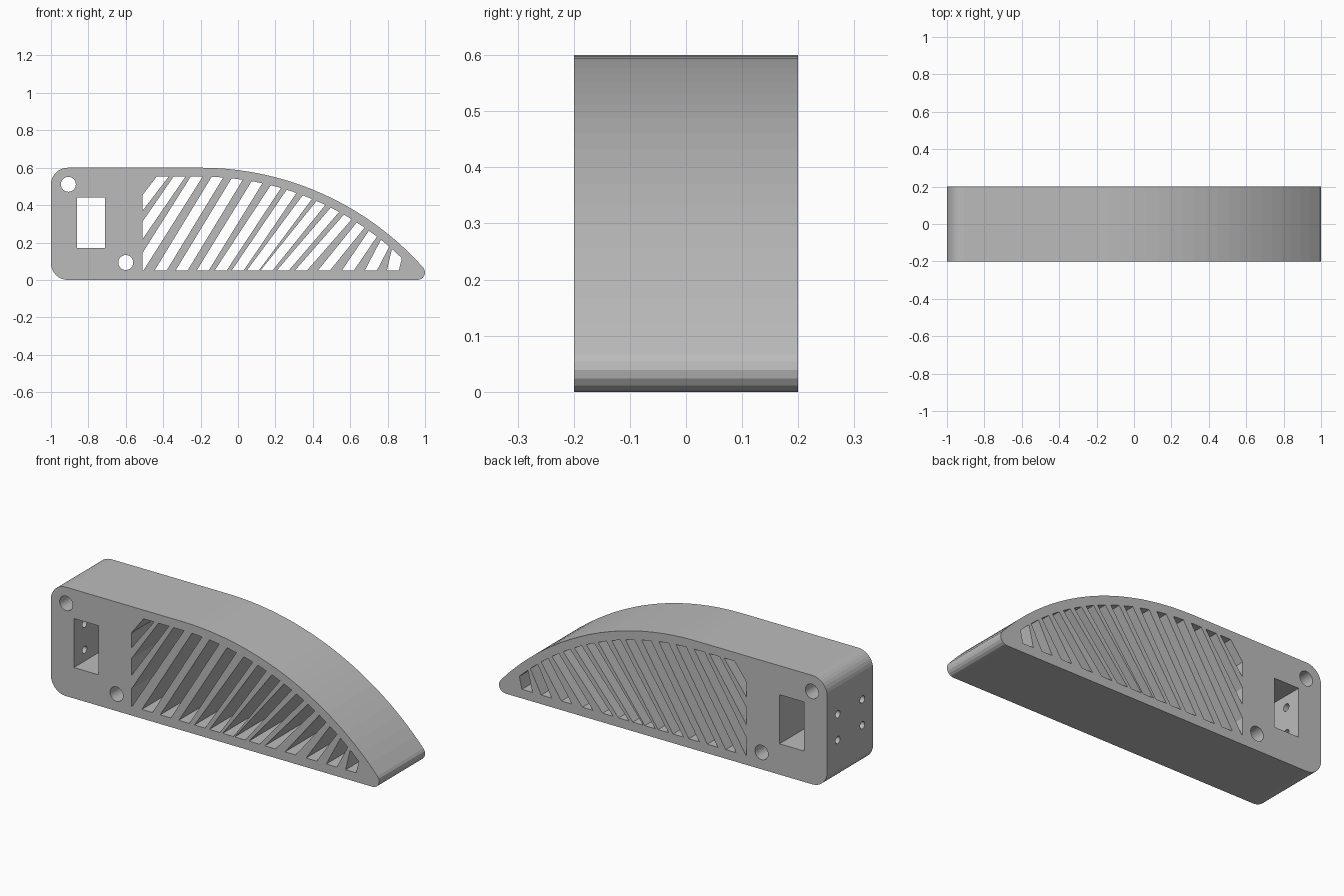
import bpy, bmesh, math
from mathutils import Vector, Matrix

cube = bpy.data.objects.get("Cube")
if cube:
    bpy.data.objects.remove(cube, do_unlink=True)

HALF = 0.2                                # half thickness of the block
ARC_X, ARC_Z, ARC_R = -0.2, -0.994, 1.594  # big curve of the back
RIM, FLOOR, WALL = 0.048, 0.05, -0.51     # borders of the grille
SLOT = 0.064


def arc(cx, cz, r, start, end, steps):
    angles = [math.radians(start + (end - start) * i / steps) for i in range(steps + 1)]
    return [(cx + r * math.cos(a), cz + r * math.sin(a)) for a in angles]


def add_face(bm, points, y):
    return bm.faces.new([bm.verts.new((x, y, z)) for x, z in points])


def thicken(bm, depth):
    """Extrude every flat face along y into a closed prism."""
    out = bmesh.ops.extrude_face_region(bm, geom=bm.faces[:], use_keep_orig=True)
    verts = [g for g in out["geom"] if isinstance(g, bmesh.types.BMVert)]
    bmesh.ops.translate(bm, verts=verts, vec=(0, depth, 0))
    bmesh.ops.recalc_face_normals(bm, faces=bm.faces[:])


def make_object(name, bm):
    mesh = bpy.data.meshes.new(name)
    bm.to_mesh(mesh)
    bm.free()
    obj = bpy.data.objects.new(name, mesh)
    bpy.context.collection.objects.link(obj)
    return obj


def cut(body, cutter):
    cutter.hide_render = True
    mod = body.modifiers.new(cutter.name, "BOOLEAN")
    mod.operation = "DIFFERENCE"
    mod.solver = "EXACT"
    mod.object = cutter
    bpy.context.view_layer.objects.active = body
    bpy.ops.object.modifier_apply(modifier=mod.name)
    bpy.data.objects.remove(cutter, do_unlink=True)


# Block: flat base, rounded butt, curved back and small round tip
outline = (arc(0.96, 0.04, 0.04, -90, 42, 6)
           + arc(ARC_X, ARC_Z, ARC_R, 42, 90, 20)[1:]
           + arc(-0.91, 0.51, 0.09, 90, 180, 8)
           + arc(-0.91, 0.09, 0.09, 180, 270, 8))
bm = bmesh.new()
add_face(bm, outline, -HALF)
thicken(bm, 2 * HALF)
body = make_object("curved_block", bm)

# Pocket and the two cross holes
bm = bmesh.new()
pocket = [(-0.86, 0.17), (-0.71, 0.17), (-0.71, 0.44), (-0.86, 0.44)]
for shape in (pocket, arc(-0.907, 0.511, 0.04, 0, 345, 23), arc(-0.6, 0.093, 0.04, 0, 345, 23)):
    add_face(bm, shape, -2 * HALF)
thicken(bm, 4 * HALF)
cut(body, make_object("pocket_cutter", bm))

# Grille slots: slanted strips (bottom x, top x) trimmed to the window
strips = [(-0.82, -0.435), (-0.69, -0.345), (-0.57, -0.253), (-0.446, -0.141),
          (-0.334, -0.034), (-0.221, 0.073), (-0.125, 0.175), (-0.034, 0.26),
          (0.047, 0.346), (0.12, 0.42), (0.207, 0.496), (0.304, 0.566),
          (0.427, 0.635), (0.555, 0.70), (0.678, 0.764), (0.796, 0.823)]
inner = ARC_R - RIM
bm = bmesh.new()
for low, high in strips:
    top = ARC_Z + math.sqrt(inner ** 2 - max(high - ARC_X, 0) ** 2)
    lean = (high - low) / (top - FLOOR)
    x0, x1 = low - lean * FLOOR, low + lean * (0.7 - FLOOR)
    add_face(bm, [(x0, 0), (x0 + SLOT, 0), (x1 + SLOT, 0.7), (x1, 0.7)], -2 * HALF)
trims = [((WALL, 0, 0), (-1, 0, 0)), ((0, 0, FLOOR), (0, 0, -1))]
for x, z in arc(0, 0, 1, 42, 90, 20):
    trims.append(((ARC_X + inner * x, 0, ARC_Z + inner * z), (x, 0, z)))
for point, normal in trims:
    bmesh.ops.bisect_plane(bm, geom=bm.verts[:] + bm.edges[:] + bm.faces[:], dist=1e-5,
                           plane_co=point, plane_no=normal, clear_outer=True)
thicken(bm, 4 * HALF)
cut(body, make_object("slot_cutter", bm))

# Four screw holes from the butt into the pocket
bm = bmesh.new()
for y in (-0.107, 0.107):
    for z in (0.233, 0.375):
        place = Matrix.Translation(Vector((-0.93, y, z))) @ Matrix.Rotation(math.pi / 2, 4, "Y")
        bmesh.ops.create_cone(bm, cap_ends=True, segments=20, radius1=0.02, radius2=0.02,
                              depth=0.26, matrix=place)
cut(body, make_object("screw_cutter", bm))

# Single grey colour
grey = bpy.data.materials.new("grey")
grey.use_nodes = True
colour = (0.5, 0.5, 0.5, 1)
grey.diffuse_color = colour
grey.node_tree.nodes["Principled BSDF"].inputs["Base Color"].default_value = colour
body.data.materials.clear()
body.data.materials.append(grey)
for face in body.data.polygons:
    face.material_index = 0
